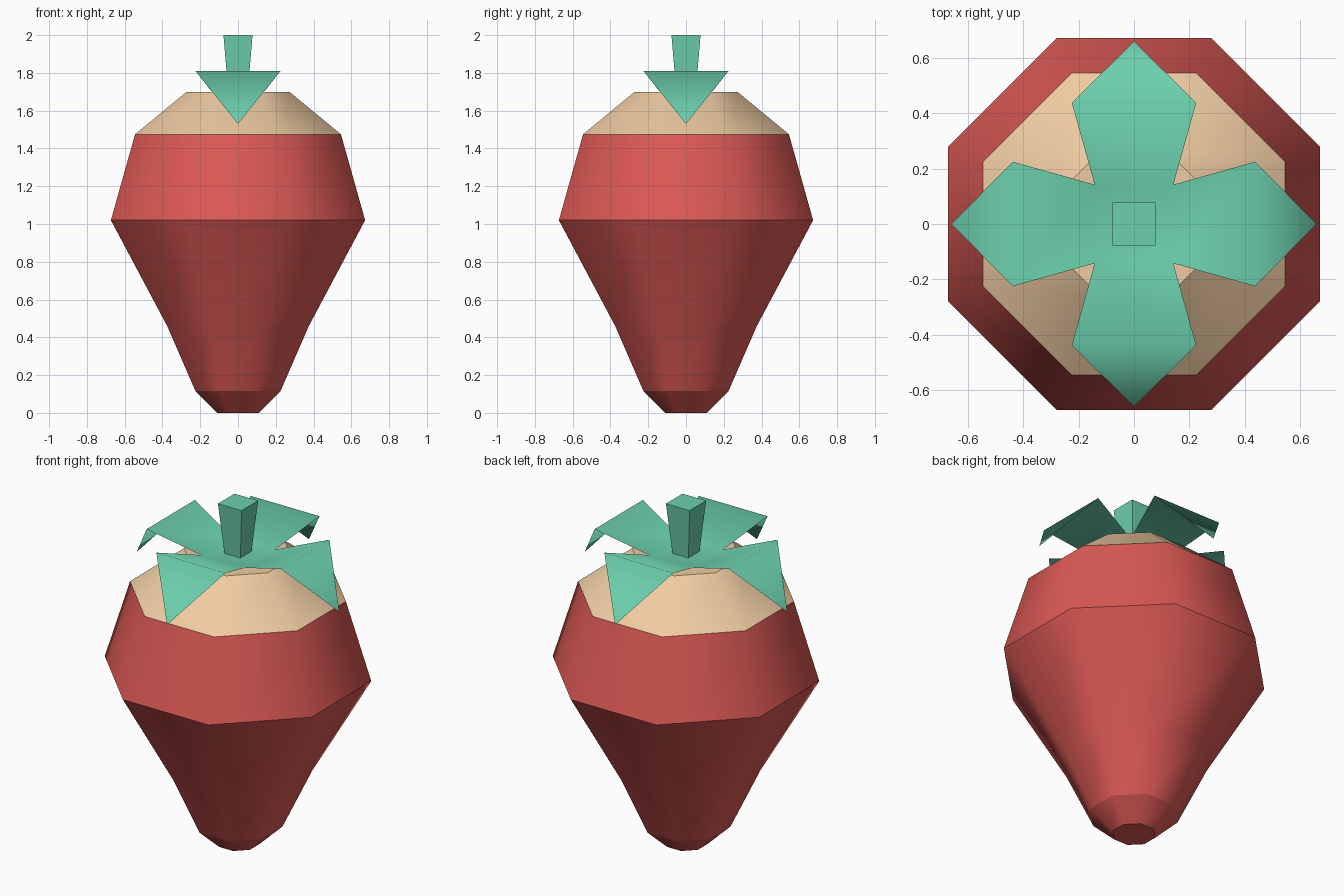
import bpy, bmesh
from math import cos, sin, pi

if "Cube" in bpy.data.objects:
    bpy.data.objects.remove(bpy.data.objects["Cube"])


def material(name, rgb):
    m = bpy.data.materials.new(name)
    m.diffuse_color = (*rgb, 1)
    m.use_nodes = True
    m.node_tree.nodes["Principled BSDF"].inputs["Base Color"].default_value = m.diffuse_color
    return m


def finish(bm, name, mat):
    me = bpy.data.meshes.new(name)
    bm.to_mesh(me)
    bm.free()
    ob = bpy.data.objects.new(name, me)
    bpy.context.collection.objects.link(ob)
    me.materials.append(mat)
    return ob


def lathe(name, profile, sides, mat, sharp=(), bottom=False, top=False, smooth=True):
    """Stack rings of (flat-side radius, z), flat sides facing the axes."""
    bm = bmesh.new()
    rings = []
    for r, z in profile:
        R = r / cos(pi / sides)
        angles = [(i + 0.5) * 2 * pi / sides for i in range(sides)]
        rings.append([bm.verts.new((R * cos(a), R * sin(a), z)) for a in angles])
    for a, b in zip(rings, rings[1:]):
        for i in range(sides):
            j = (i + 1) % sides
            bm.faces.new((a[i], a[j], b[j], b[i])).smooth = smooth
    if bottom:
        bm.faces.new(rings[0][::-1])
    if top:
        bm.faces.new(rings[-1])
    # Crisp horizontal creases
    for k in sharp:
        for i in range(sides):
            bm.edges.get((rings[k][i], rings[k][(i + 1) % sides])).smooth = False
    return finish(bm, name, mat)


red = material("red", (0.71, 0.10, 0.09))
tan = material("tan", (0.86, 0.60, 0.36))
green = material("green", (0.15, 0.63, 0.42))

# Tapered red body and pale shoulder
lathe("root_body", [(0.11, 0), (0.225, 0.115), (0.375, 0.46), (0.673, 1.02), (0.545, 1.475)],
      8, red, sharp=(0, 1, 3), bottom=True)
lathe("shoulder", [(0.545, 1.475), (0.272, 1.70)], 8, tan, sharp=(1,), top=True)

# Square flared stem
lathe("stem", [(0.052, 1.705), (0.077, 2.0)], 4, green, bottom=True, top=True, smooth=False)

# Thin four-leaf crown: each leaf rises, then folds down to a point
bm = bmesh.new()
Z = 1.705
center = [bm.verts.new((0.142 * x, 0.142 * y, Z)) for x, y in ((1, -1), (1, 1), (-1, 1), (-1, -1))]
bm.faces.new(center)
for i in range(4):
    c, s = round(cos(i * pi / 2)), round(sin(i * pi / 2))
    a, b, tip = [bm.verts.new((c * x - s * y, s * x + c * y, z))
                 for x, y, z in ((0.438, -0.225, 1.81), (0.438, 0.225, 1.81), (0.66, 0, 1.53))]
    bm.faces.new((center[i], a, b, center[(i + 1) % 4]))
    bm.faces.new((a, tip, b))
for f in bm.faces:
    f.smooth = True
finish(bm, "leaf_crown", green)
